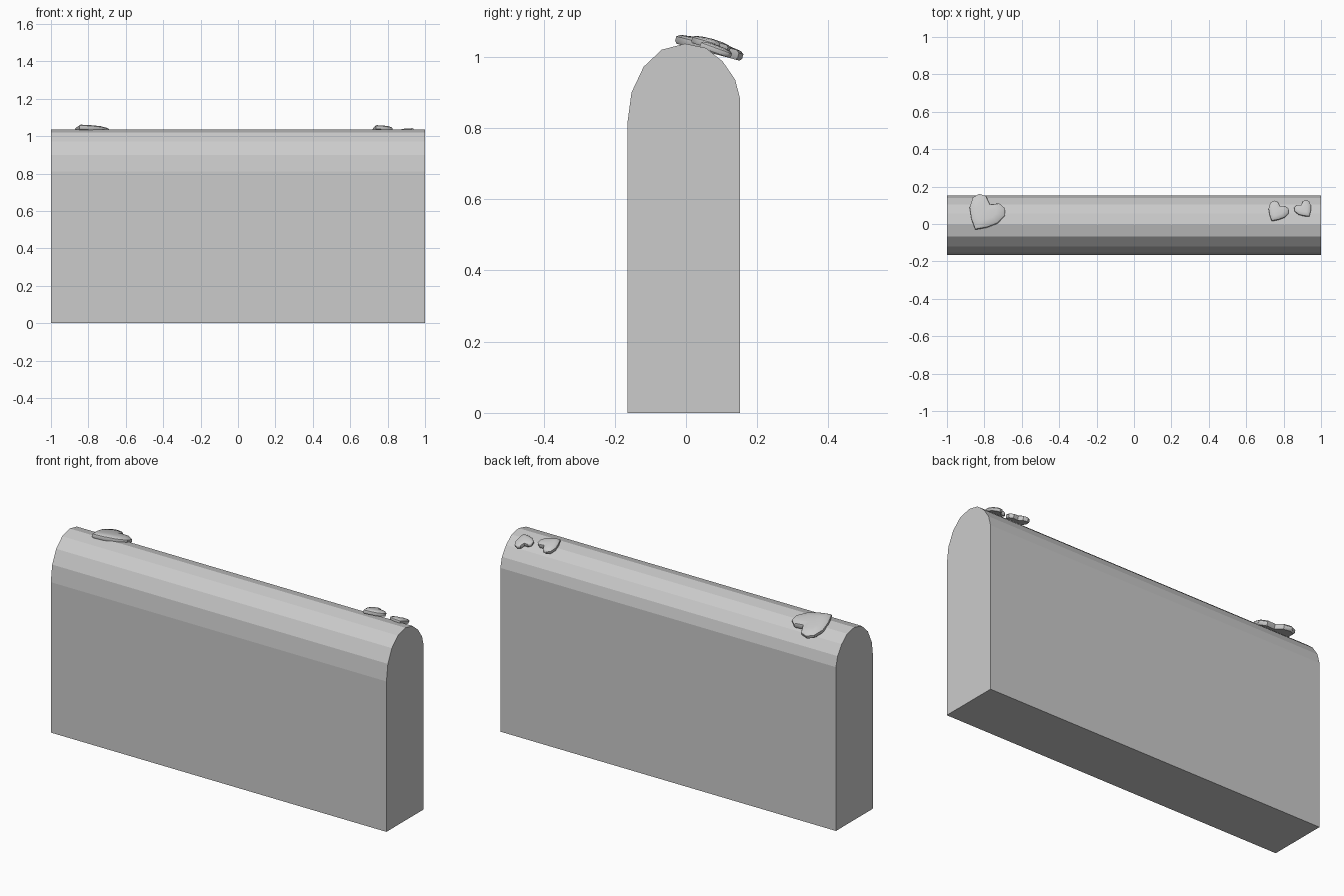
import bpy, bmesh, math
from mathutils import Matrix, Vector

if "Cube" in bpy.data.objects:
    bpy.data.objects.remove(bpy.data.objects["Cube"])


def finish(bm, name):
    bmesh.ops.recalc_face_normals(bm, faces=bm.faces)
    mesh = bpy.data.meshes.new(name)
    bm.to_mesh(mesh)
    bm.free()
    obj = bpy.data.objects.new(name, mesh)
    bpy.context.collection.objects.link(obj)
    return obj


# Slab with rounded top: (y, z) profile extruded along x
profile = [(-0.165, 0), (-0.165, 0.81), (-0.153, 0.90), (-0.119, 0.972),
           (-0.068, 1.02), (-0.003, 1.037), (0.056, 1.025), (0.103, 0.987),
           (0.138, 0.936), (0.152, 0.882), (0.152, 0)]
bm = bmesh.new()
face = bm.faces.new([bm.verts.new((-1, y, z)) for y, z in profile])
ext = bmesh.ops.extrude_face_region(bm, geom=[face])
bmesh.ops.translate(bm, vec=(2, 0, 0),
                    verts=[g for g in ext['geom'] if isinstance(g, bmesh.types.BMVert)])
finish(bm, "rounded_slab")

# Half heart outline from tip to notch, mirrored to the full outline
half = [(0, -0.117), (0.048, -0.076), (0.086, -0.028), (0.099, 0.027),
        (0.080, 0.062), (0.040, 0.070), (0, 0.041)]
outline = half + [(-x, y) for x, y in half[-2:0:-1]]


def heart(name, loc, size, turn, tilt, thick):
    """Slightly domed heart plate, turned in its plane then tilted back."""
    bm = bmesh.new()
    n = len(outline)
    h = thick / 2
    levels = [(0.94, -h), (1.0, -h * 0.5), (1.0, h * 0.5), (0.9, h), (0.55, h * 1.35)]
    rings = [[bm.verts.new((x * s * size, y * s * size, z)) for x, y in outline]
             for s, z in levels]
    for a, b in zip(rings, rings[1:]):
        for i in range(n):
            j = (i + 1) % n
            bm.faces.new((a[i], a[j], b[j], b[i]))
    bm.faces.new(rings[0][::-1])
    top = bm.verts.new((0, 0, h * 1.5))
    for i in range(n):
        bm.faces.new((rings[-1][i], rings[-1][(i + 1) % n], top))
    bm.transform(Matrix.Translation(Vector(loc))
                 @ Matrix.Rotation(math.radians(tilt), 4, 'X')
                 @ Matrix.Rotation(math.radians(turn), 4, 'Z'))
    obj = finish(bm, name)
    bpy.ops.object.select_all(action='DESELECT')
    obj.select_set(True)
    bpy.context.view_layer.objects.active = obj
    bpy.ops.object.shade_smooth_by_angle(angle=math.radians(40))


# Hearts resting on the rear of the curved top
heart("large_heart", (-0.79, 0.069, 1.025), 1.0, -30, -15, 0.027)
heart("medium_heart", (0.77, 0.072, 1.034), 0.57, -30, -16, 0.022)
heart("small_heart", (0.905, 0.084, 1.02), 0.48, 35, -20, 0.018)
